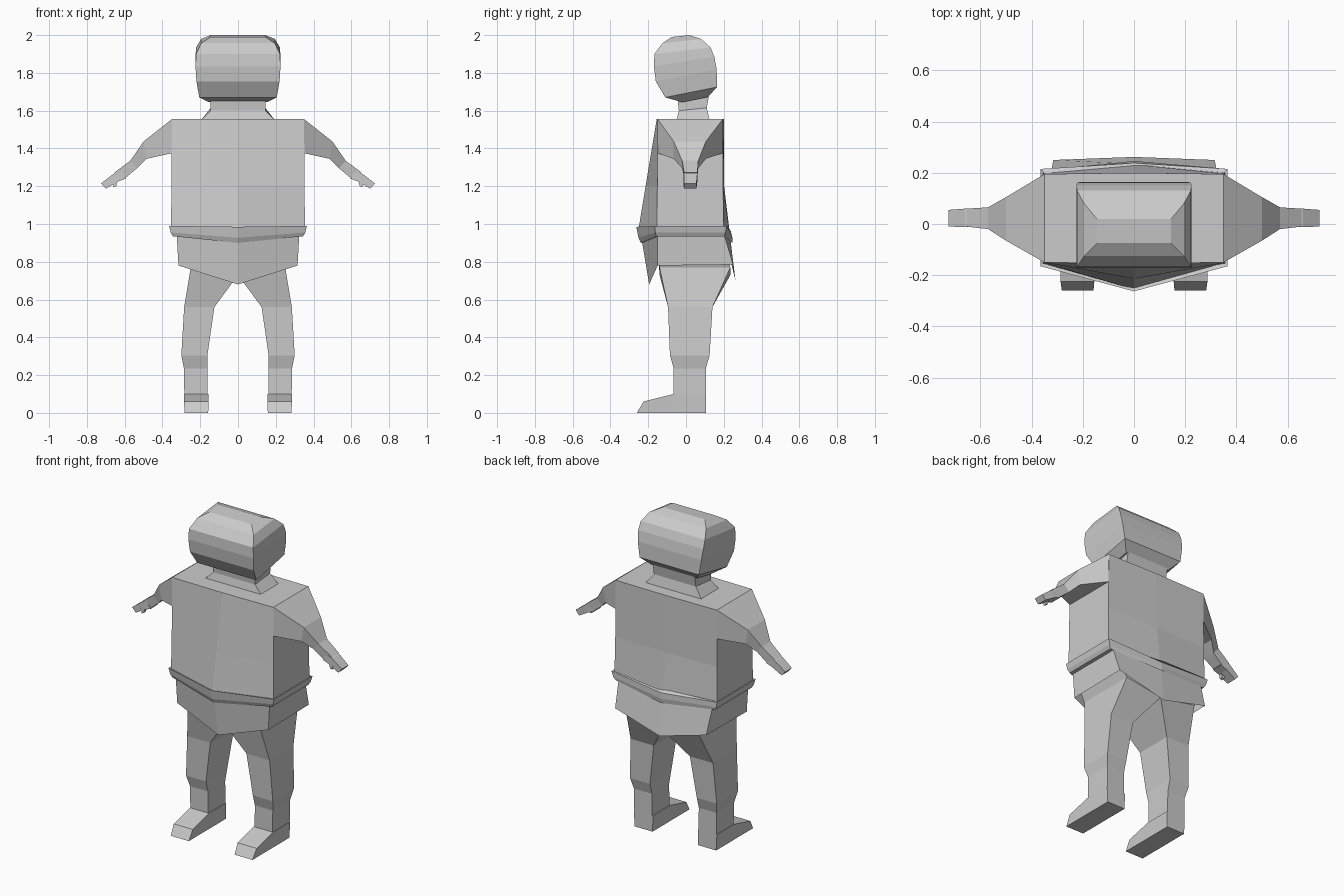
import bpy, bmesh

if "Cube" in bpy.data.objects:
    bpy.data.objects.remove(bpy.data.objects["Cube"])


def loft(name, rings, caps=(True, True), mirror=False):
    """Bridge a list of equal-length point rings into a flat-shaded mesh."""
    bm = bmesh.new()
    rows = [[bm.verts.new(p) for p in ring] for ring in rings]
    n = len(rows[0])
    for a, b in zip(rows, rows[1:]):
        for i in range(n):
            j = (i + 1) % n
            bm.faces.new((a[i], a[j], b[j], b[i]))
    if caps[0]:
        bm.faces.new(rows[0][::-1])
    if caps[1]:
        bm.faces.new(rows[-1])
    bmesh.ops.recalc_face_normals(bm, faces=bm.faces)
    mesh = bpy.data.meshes.new(name)
    bm.to_mesh(mesh)
    bm.free()
    ob = bpy.data.objects.new(name, mesh)
    bpy.context.collection.objects.link(ob)
    if mirror:
        ob.modifiers.new("Mirror", "MIRROR").use_axis[0] = True
    return ob


def creased(hx, front, front_mid, back, back_mid):
    """Six-point body ring: side corners plus a centre crease front and back, each (y, z)."""
    return [(-hx, *front), (0, *front_mid), (hx, *front),
            (hx, *back), (0, *back_mid), (-hx, *back)]


def tilted(hx, front, back):
    """Four-point ring, symmetric in x, with its own (y, z) at front and back."""
    return [(-hx, *front), (hx, *front), (hx, *back), (-hx, *back)]


def limb(inner, outer, y0, y1):
    """Four-point ring from two (x, z) points spread between y0 and y1."""
    return [(p[0], y, p[1]) for p, y in ((inner, y0), (outer, y0), (outer, y1), (inner, y1))]


# Torso
loft("torso", [
    creased(.35, (-.15, 1.555), (-.155, 1.555), (.195, 1.555), (.2, 1.555)),
    creased(.352, (-.152, 1.2), (-.214, 1.2), (.196, 1.2), (.202, 1.2)),
    creased(.355, (-.155, .96), (-.255, .95), (.2, .96), (.233, .94)),
])

# Shirt hem band
loft("hem_band", [
    creased(.352, (-.153, .985), (-.25, .98), (.2, .985), (.226, .98)),
    creased(.365, (-.165, .99), (-.263, .985), (.215, .99), (.238, .96)),
    creased(.356, (-.162, .955), (-.252, .927), (.21, .955), (.246, .927)),
    creased(.345, (-.157, .935), (-.238, .9), (.203, .935), (.246, .9)),
])

# Pointed skirt flaps, open below
loft("skirt", [
    creased(.325, (-.152, .95), (-.235, .92), (.2, .95), (.235, .92)),
    creased(.315, (-.15, .78), (-.195, .68), (.25, .785), (.262, .7)),
], caps=(True, False))

# Legs
loft("leg", [
    limb((0, .9), (.3, .9), -.15, .2),
    limb((0, .73), (.25, .77), -.14, .235),
    limb((.125, .56), (.285, .56), -.095, .14),
    limb((.162, .305), (.3, .305), -.085, .125),
    limb((.162, .235), (.286, .235), -.065, .105),
    limb((.16, .08), (.284, .08), -.065, .105),
], mirror=True)

# Feet
loft("foot", [
    [(.158, y0, 0), (.282, y0, 0), (.287, y1, z), (.155, y1, z)]
    for y0, y1, z in ((.105, .105, .1), (-.065, -.065, .1), (-.26, -.225, .06))
], mirror=True)

# Arms and hands
loft("arm", [
    limb((.35, 1.375), (.35, 1.555), -.15, .195),
    limb((.485, 1.345), (.5, 1.437), -.065, .105),
    limb((.535, 1.295), (.57, 1.335), -.02, .065),
    limb((.595, 1.245), (.655, 1.272), -.01, .06),
], mirror=True)
loft("hand", [
    limb((.595, 1.24), (.62, 1.28), -.012, .06),
    limb((.635, 1.225), (.66, 1.265), -.012, .06),
    limb((.7, 1.187), (.725, 1.215), -.01, .055),
], mirror=True)
loft("thumb", [
    limb((.635, 1.235), (.665, 1.225), -.012, .012),
    limb((.645, 1.2), (.658, 1.195), -.012, .008),
], mirror=True)

# Neck with flared collar
loft("neck", [
    tilted(.195, (-.05, 1.55), (.125, 1.55)),
    tilted(.145, (-.038, 1.6), (.11, 1.615)),
    tilted(.145, (-.045, 1.67), (.125, 1.7)),
])

# Head: tilted bands
loft("head", [tilted(*r) for r in (
    (.155, (-.02, 1.645), (.115, 1.672)),
    (.205, (-.11, 1.67), (.165, 1.725)),
    (.22, (-.16, 1.755), (.162, 1.82)),
    (.225, (-.17, 1.835), (.15, 1.885)),
    (.222, (-.167, 1.9), (.13, 1.935)),
    (.195, (-.125, 1.957), (.08, 1.98)),
    (.145, (-.075, 1.99), (.02, 2.0)),
)])
